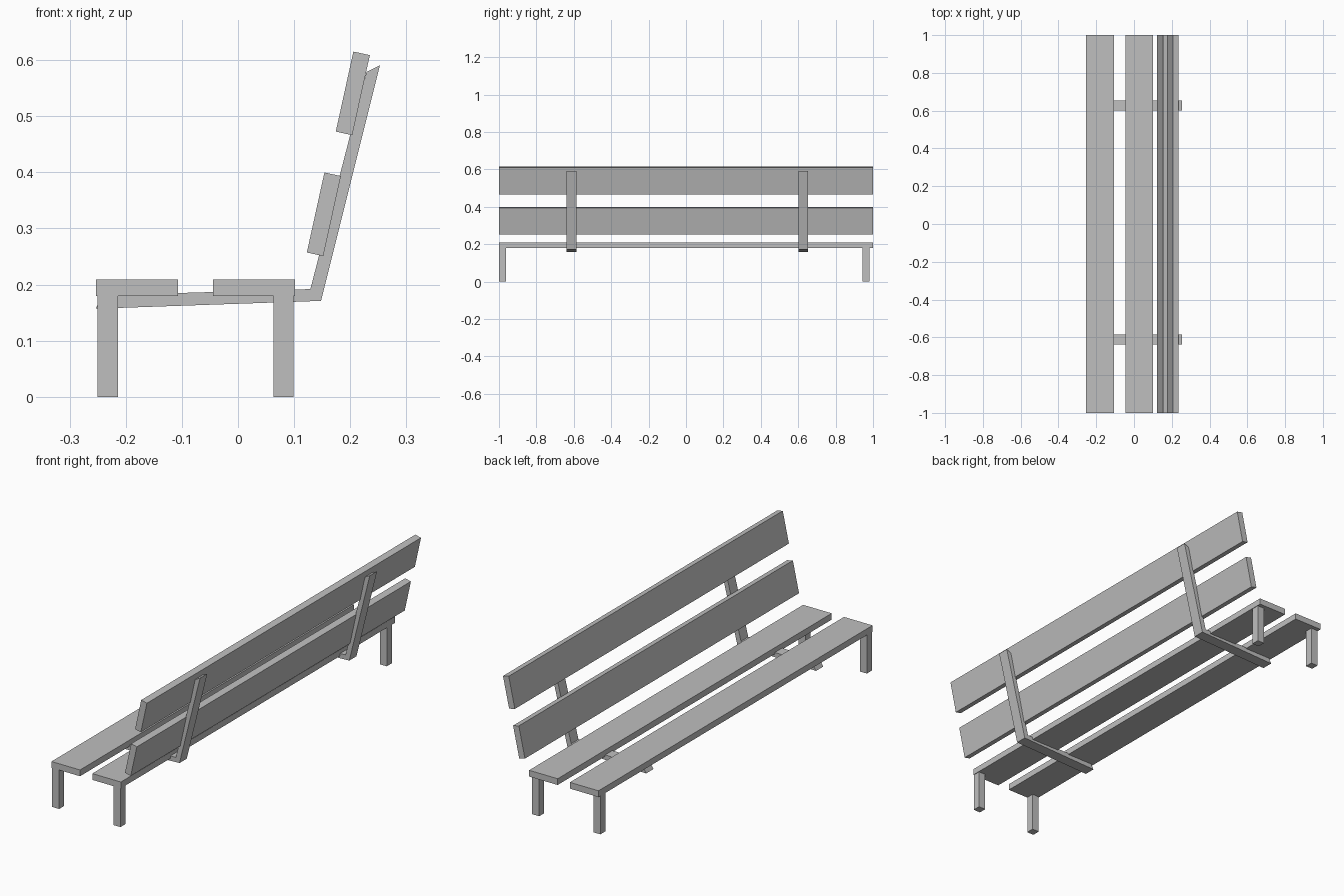
import bpy
import bmesh
import math
from mathutils import Matrix, Vector

if "Cube" in bpy.data.objects:
    bpy.data.objects.remove(bpy.data.objects["Cube"], do_unlink=True)

grey = bpy.data.materials.new("plain_grey")
grey.use_nodes = True
colour = (0.52, 0.52, 0.52, 1)
grey.diffuse_color = colour
grey.node_tree.nodes["Principled BSDF"].inputs["Base Color"].default_value = colour


def finish(name, bm):
    bmesh.ops.recalc_face_normals(bm, faces=bm.faces)
    mesh = bpy.data.meshes.new(name)
    bm.to_mesh(mesh)
    bm.free()
    mesh.materials.append(grey)
    obj = bpy.data.objects.new(name, mesh)
    bpy.context.collection.objects.link(obj)
    return obj


def box(name, centre, size, tilt=0):
    bm = bmesh.new()
    bmesh.ops.create_cube(bm, size=1, matrix=Matrix.Diagonal((*size, 1)))
    obj = finish(name, bm)
    obj.location = centre
    obj.rotation_euler.y = math.radians(tilt)


def extruded(name, profile, y, width):
    bm = bmesh.new()
    face = bm.faces.new([bm.verts.new((x, y - width / 2, z)) for x, z in profile])
    out = bmesh.ops.extrude_face_region(bm, geom=[face])
    moved = [v for v in out["geom"] if isinstance(v, bmesh.types.BMVert)]
    bmesh.ops.translate(bm, verts=moved, vec=Vector((0, width, 0)))
    finish(name, bm)


# Planks: two flat on the seat, two leaning on the back
plank = (0.146, 2, 0.029)
box("front_seat_plank", (-0.18, 0, 0.1945), plank)
box("rear_seat_plank", (0.0285, 0, 0.1945), plank)
back_plank = (0.03, 2, 0.146)
box("lower_back_plank", (0.153, 0, 0.3253), back_plank, 12.4)
box("upper_back_plank", (0.2046, 0, 0.5408), back_plank, 12.4)

# Four square legs
for side, y in (("right", -0.981), ("left", 0.963)):
    for end, x in (("front", -0.232), ("rear", 0.081)):
        box(f"{side}_{end}_leg", (x, y, 0.09), (0.036, 0.037, 0.18))

# Bent brackets joining seat and back
bracket = [(-0.254, 0.157), (0.148, 0.171), (0.253, 0.591),
           (0.229, 0.579), (0.129, 0.192), (-0.24, 0.181)]
for side, y in (("right", -0.612), ("left", 0.627)):
    extruded(f"{side}_bracket", bracket, y, 0.053)
